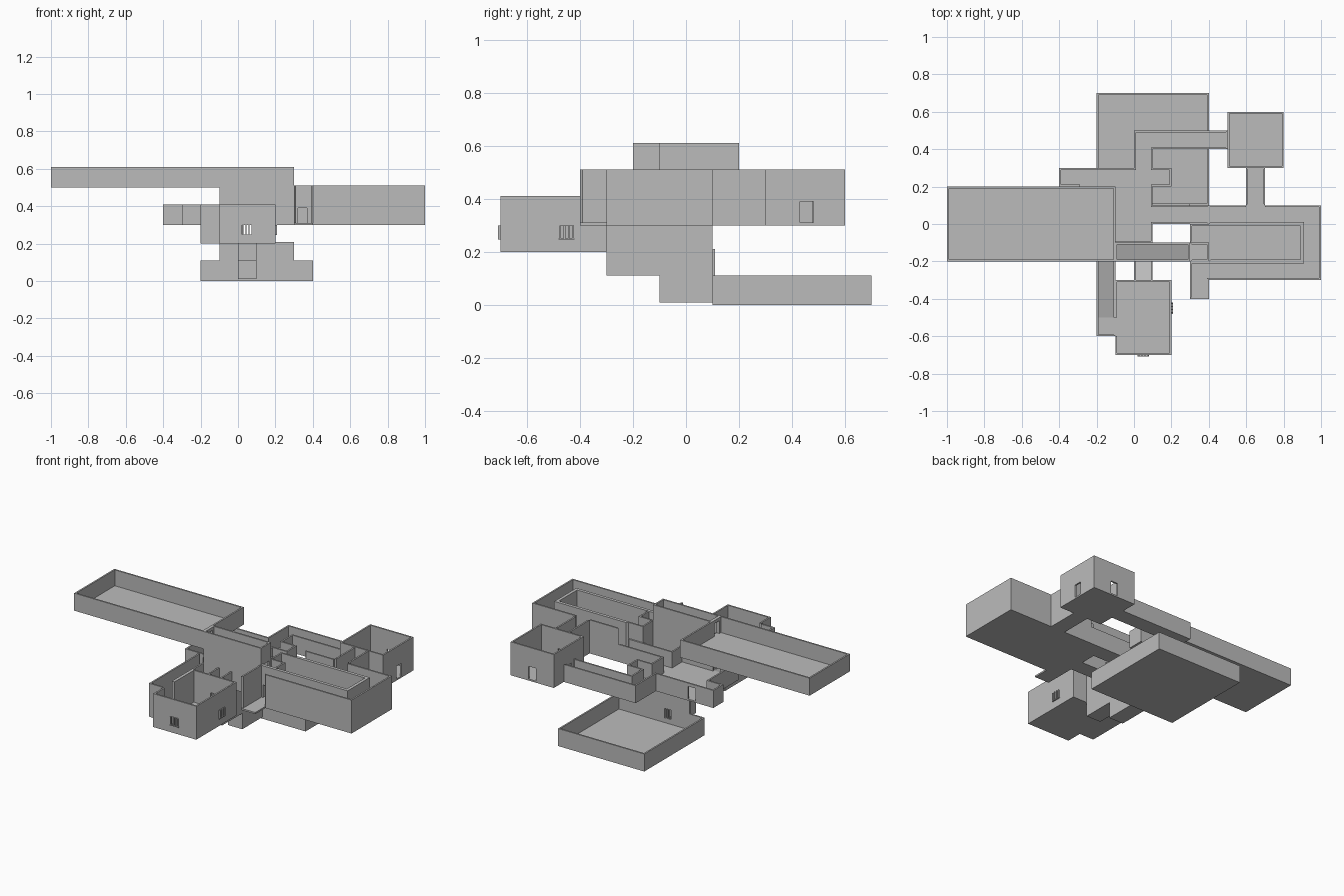
import bpy
import bmesh
from mathutils import Vector

if "Cube" in bpy.data.objects:
    bpy.data.objects.remove(bpy.data.objects["Cube"])

T = 0.01  # wall and floor thickness

grey = bpy.data.materials.new("plain grey")
grey.use_nodes = True
grey.diffuse_color = (0.5, 0.5, 0.5, 1)
grey.node_tree.nodes["Principled BSDF"].inputs["Base Color"].default_value = (0.5, 0.5, 0.5, 1)


def prism(bm, base, offset):
    """Extrude a closed loop of points along an offset."""
    low = [bm.verts.new(p) for p in base]
    high = [bm.verts.new(Vector(p) + Vector(offset)) for p in base]
    bm.faces.new(low)
    bm.faces.new(high[::-1])
    n = len(base)
    for i in range(n):
        j = (i + 1) % n
        bm.faces.new((low[j], low[i], high[i], high[j]))


def box(bm, x0, x1, y0, y1, z0, z1):
    prism(bm, [(x0, y0, z0), (x1, y0, z0), (x1, y1, z0), (x0, y1, z0)], (0, 0, z1 - z0))


def finish(bm, name):
    bmesh.ops.recalc_face_normals(bm, faces=bm.faces)
    mesh = bpy.data.meshes.new(name)
    bm.to_mesh(mesh)
    bm.free()
    mesh.materials.append(grey)
    obj = bpy.data.objects.new(name, mesh)
    bpy.context.collection.objects.link(obj)
    return obj


def boxes(name, *dims):
    bm = bmesh.new()
    for d in dims:
        box(bm, *d)
    return finish(bm, name)


def room(name, outline, z0, z1, gaps=(), doors=None, floor=True):
    """Open-topped room from an anticlockwise outline.
    gaps: edges with no wall; doors: edge -> (middle, width, bottom, top)."""
    doors = doors or {}
    pts = [Vector((x, y, 0)) for x, y in outline]
    n = len(pts)
    dirs = [(pts[(i + 1) % n] - pts[i]).normalized() for i in range(n)]
    ins = [Vector((-d.y, d.x, 0)) for d in dirs]
    inner = []
    for i, p in enumerate(pts):
        a, b = ins[i - 1], ins[i]
        inner.append(p + T * (a if a.dot(b) > 0.9 else a + b))
    bm = bmesh.new()
    if floor:
        prism(bm, [p + Vector((0, 0, z0)) for p in pts], (0, 0, T))

    for i in range(n):
        if i in gaps:
            continue
        j = (i + 1) % n
        a, b, c, d = pts[i], pts[j], inner[j], inner[i]

        def piece(p, q, r, s, low, high):
            prism(bm, [v + Vector((0, 0, low)) for v in (p, q, r, s)], (0, 0, high - low))

        if i not in doors:
            piece(a, b, c, d, z0, z1)
            continue
        # The middle is a coordinate along the axis the edge follows
        mid, width, low, high = doors[i]
        axis = 0 if abs(dirs[i].x) > 0.5 else 1
        s = (mid - a[axis]) * dirs[i][axis]
        e0 = a + dirs[i] * (s - width / 2)
        e1 = a + dirs[i] * (s + width / 2)
        f0, f1 = e0 + T * ins[i], e1 + T * ins[i]
        piece(a, e0, f0, d, z0, z1)
        piece(e1, b, c, f1, z0, z1)
        piece(e0, e1, f1, f0, high, z1)
        if low > z0 + T:
            piece(e0, e1, f1, f0, z0, low)
    return finish(bm, name)


def rect(x0, x1, y0, y1):
    return [(x0, y0), (x1, y0), (x1, y1), (x0, y1)]


def ramp(name, path, width_axis, start, width):
    """Sloping floor; path holds (run, height) points."""
    bm = bmesh.new()
    loop = path + [(r, h - T) for r, h in reversed(path)]
    if width_axis == "x":
        prism(bm, [(start, r, h) for r, h in loop], (width, 0, 0))
    else:
        prism(bm, [(r, start, h) for r, h in loop], (0, width, 0))
    return finish(bm, name)


def bars(name, mid, plane, z0, z1, facing):
    """Upright bars and a sill over an opening."""
    bm = bmesh.new()
    spans = [(mid + k * 0.016 - 0.003, mid + k * 0.016 + 0.003, z0, z1) for k in (-1.5, -0.5, 0.5, 1.5)]
    spans.append((mid - 0.03, mid + 0.03, z0 - 0.004, z0))
    for a, b, low, high in spans:
        if facing == "x":
            box(bm, plane - 0.005, plane + 0.008, a, b, low, high)
        else:
            box(bm, a, b, plane - 0.008, plane + 0.005, low, high)
    return finish(bm, name)


# Lowest room with its raised entrance wall
room("lower_hall", rect(-0.2, 0.4, 0.1, 0.7), 0, 0.11, doors={0: (0.05, 0.05, 0.04, 0.1)})
boxes("lower_hall_raised_wall", (-0.1, 0.3, 0.1, 0.1 + T, 0.11, 0.21))
bars("lower_hall_grille", 0.05, 0.105, 0.04, 0.1, "y")

# Covered stairway from the front room down to the lowest room
for side, x in (("right", 0), ("left", 0.1 - T)):
    boxes("descent_wall_" + side,
          (x, x + T, -0.3, -0.2, 0.11, 0.41),
          (x, x + T, -0.2, -0.1, 0.11, 0.3),
          (x, x + T, -0.1, 0.1, 0.01, 0.3))
boxes("descent_base", (0, 0.1, -0.3, -0.1, 0.11, 0.12), (0, 0.1, -0.1, 0.1, 0.01, 0.02),
      (0, 0.1, -0.1, -0.1 + T, 0.01, 0.11), (0, 0.1, -0.3, -0.3 + T, 0.11, 0.2))
ramp("descent_ramp", [(-0.3, 0.21), (-0.1, 0.13), (0.1, 0.03)], "x", 0, 0.1)

# Front room with barred windows
room("front_room", [(-0.1, -0.7), (0.2, -0.7), (0.2, -0.3), (-0.1, -0.3), (-0.1, -0.5), (-0.1, -0.6)],
     0.2, 0.41, gaps=(4,),
     doors={0: (0.05, 0.055, 0.25, 0.3), 1: (-0.45, 0.055, 0.25, 0.3), 2: (0.05, 0.05, 0.21, 0.3)})
bars("front_window_bars", 0.05, -0.7, 0.25, 0.3, "y")
bars("side_window_bars", -0.45, 0.2, 0.25, 0.3, "x")

# Passage climbing from the front room to the middle level
room("rising_passage", [(-0.2, -0.6), (-0.1, -0.6), (-0.1, -0.5), (-0.1, -0.1), (-0.2, -0.1)],
     0.2, 0.41, gaps=(1, 3))
ramp("rising_ramp", [(-0.5, 0.21), (-0.1, 0.31)], "x", -0.2, 0.1)

# Middle level: chamber and branching corridors
room("middle_corridors",
     [(-0.4, 0.2), (-0.3, 0.2), (-0.3, -0.1), (0.1, -0.1), (0.1, 0), (0.4, 0), (0.4, 0.1),
      (0.1, 0.1), (0.1, 0.2), (0.2, 0.2), (0.2, 0.3), (0.1, 0.3), (0.1, 0.4), (0.5, 0.4),
      (0.5, 0.5), (0, 0.5), (0, 0.3), (-0.4, 0.3)],
     0.3, 0.41, gaps=(5, 13),
     doors={2: (-0.15, 0.05, 0.31, 0.39), 16: (-0.25, 0.05, 0.31, 0.39)})

# Corridor wrapping around the inner hall, with an open front porch
room("wrapping_corridor",
     [(0.3, -0.4), (0.4, -0.4), (0.4, -0.3), (1, -0.3), (1, 0.1), (0.7, 0.1), (0.6, 0.1),
      (0.4, 0.1), (0.4, 0), (0.9, 0), (0.9, -0.2), (0.4, -0.2), (0.3, -0.2)],
     0.3, 0.51, gaps=(0, 1, 5, 7), doors={11: (0.345, 0.05, 0.31, 0.39)})
room("inner_hall", [(0.4, -0.2), (0.9, -0.2), (0.9, 0), (0.3, 0), (0.3, -0.1), (0.4, -0.1)],
     0.3, 0.51, gaps=(4, 5))
room("stair_landing", rect(0.3, 0.4, -0.2, -0.1), 0.3, 0.51, gaps=(3,),
     doors={0: (0.345, 0.05, 0.31, 0.39)})

# Back room and the link to it
room("back_room", rect(0.5, 0.8, 0.3, 0.6), 0.3, 0.51,
     doors={0: (0.65, 0.05, 0.31, 0.39), 1: (0.455, 0.05, 0.31, 0.39),
            2: (0.65, 0.05, 0.31, 0.39), 3: (0.45, 0.05, 0.31, 0.39)})
room("back_link", rect(0.6, 0.7, 0.1, 0.3), 0.3, 0.51, gaps=(0, 2))

# Stair corridor up to the highest room
room("upper_stair_corridor", rect(-0.1, 0.3, -0.2, -0.1), 0.3, 0.61,
     doors={1: (-0.15, 0.06, 0.31, 0.5), 3: (-0.15, 0.05, 0.51, 0.59)})
ramp("upper_ramp", [(-0.1, 0.51), (0.3, 0.31)], "y", -0.2, 0.1)
room("upper_hall", rect(-1, -0.1, -0.2, 0.2), 0.5, 0.61, doors={1: (-0.15, 0.05, 0.51, 0.59)})
